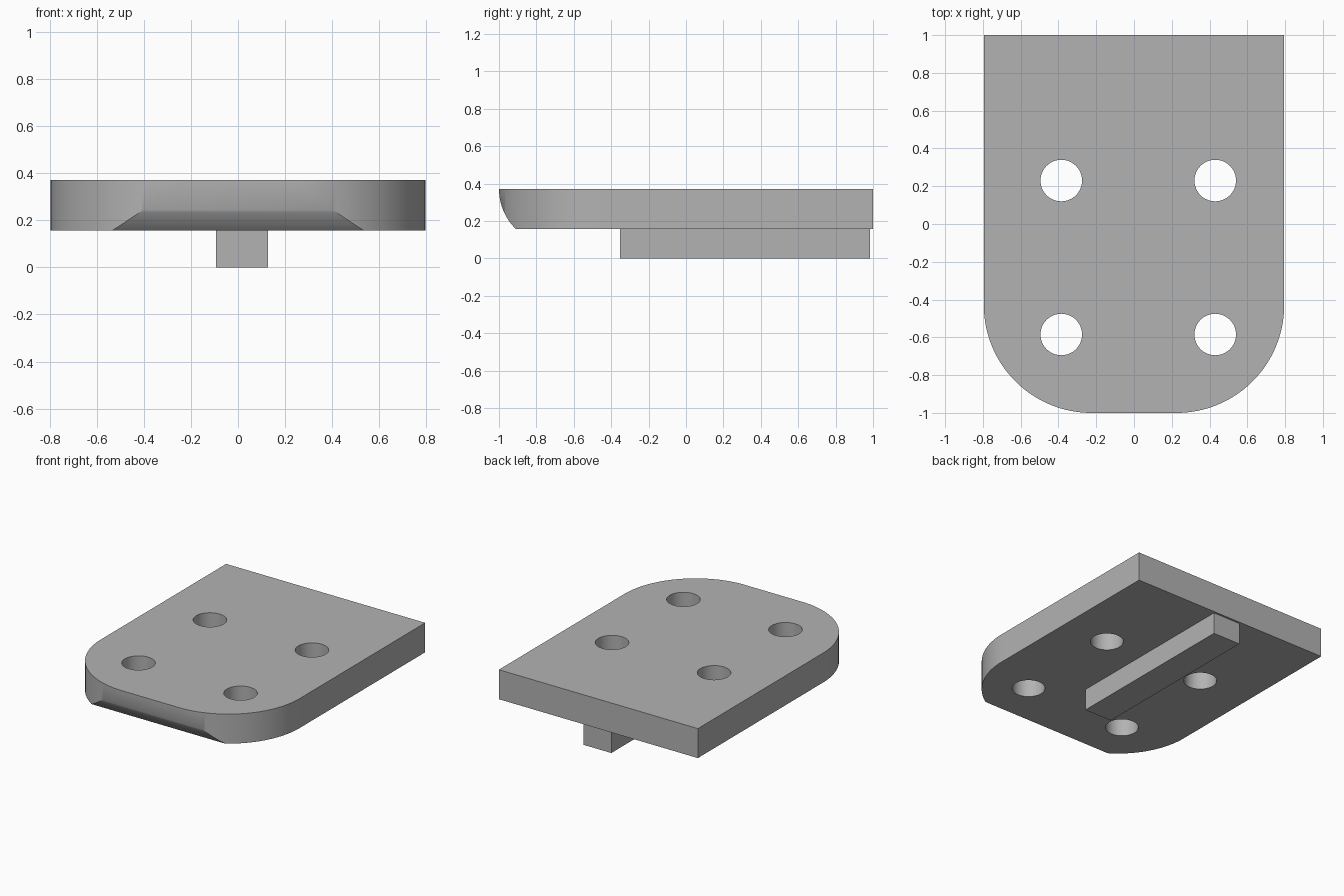
import bpy
import bmesh
from math import pi, sin, cos, radians
from mathutils import Vector

cube = bpy.data.objects.get("Cube")
if cube:
    bpy.data.objects.remove(cube, do_unlink=True)

grey = bpy.data.materials.new("grey metal")
grey.use_nodes = True
COLOUR = (0.45, 0.45, 0.45, 1)
grey.diffuse_color = COLOUR
grey.node_tree.nodes["Principled BSDF"].inputs["Base Color"].default_value = COLOUR

HALF_W, CORNER = 0.795, 0.57
BOTTOM, TOP = 0.157, 0.37


def prism(name, points, direction):
    """Extrude a closed planar outline along a direction."""
    bm = bmesh.new()
    face = bm.faces.new([bm.verts.new(p) for p in points])
    ext = bmesh.ops.extrude_face_region(bm, geom=[face])
    verts = [v for v in ext["geom"] if isinstance(v, bmesh.types.BMVert)]
    bmesh.ops.translate(bm, verts=verts, vec=Vector(direction))
    bmesh.ops.recalc_face_normals(bm, faces=bm.faces)
    mesh = bpy.data.meshes.new(name)
    bm.to_mesh(mesh)
    bm.free()
    mesh.materials.append(grey)
    obj = bpy.data.objects.new(name, mesh)
    bpy.context.collection.objects.link(obj)
    return obj


def arc(cx, cy, r, start, end, steps):
    angles = [start + (end - start) * i / steps for i in range(steps + 1)]
    return [(cx + r * cos(a), cy + r * sin(a)) for a in angles]


def cut(target, cutter):
    cutter.hide_render = True
    cutter.hide_set(True)
    mod = target.modifiers.new(cutter.name, "BOOLEAN")
    mod.operation = "DIFFERENCE"
    mod.solver = "EXACT"
    mod.object = cutter


# Plate: square at the back, rounded at the two front corners
inner = HALF_W - CORNER
outline = [(HALF_W, 1), (-HALF_W, 1)]
outline += arc(-inner, CORNER - 1, CORNER, pi, 1.5 * pi, 32)
outline += arc(inner, CORNER - 1, CORNER, 1.5 * pi, 2 * pi, 32)
plate = prism("plate", [(x, y, BOTTOM) for x, y in outline], (0, 0, TOP - BOTTOM))

# Curved undercut along the front edge
R = 0.297
sweep = arc(R - 0.9995, TOP, R, pi, pi + radians(50), 20)
side = [(-1.2, TOP + 0.05), (-0.9995, TOP + 0.05)] + sweep + [(-1.2, sweep[-1][1])]
cut(plate, prism("front_undercut_cutter", [(-1, y, z) for y, z in side], (2, 0, 0)))

# Four bolt holes
for x in (-0.385, 0.43):
    for y in (-0.585, 0.23):
        ring = arc(x, y, 0.11, 0, 2 * pi, 48)[:-1]
        cut(plate, prism("bolt_hole_cutter", [(a, b, 0) for a, b in ring], (0, 0, 1)))

# Guide rail under the plate
rail = [(-0.093, -0.353), (0.128, -0.353), (0.128, 0.985), (-0.093, 0.985)]
prism("guide_rail", [(x, y, 0) for x, y in rail], (0, 0, BOTTOM))

# Apply the cuts, drop the cutters and smooth the curved walls
bpy.ops.object.select_all(action="DESELECT")
plate.select_set(True)
bpy.context.view_layer.objects.active = plate
for mod in list(plate.modifiers):
    cutter = mod.object
    bpy.ops.object.modifier_apply(modifier=mod.name)
    bpy.data.objects.remove(cutter, do_unlink=True)
bpy.ops.object.shade_smooth_by_angle(angle=radians(30))
